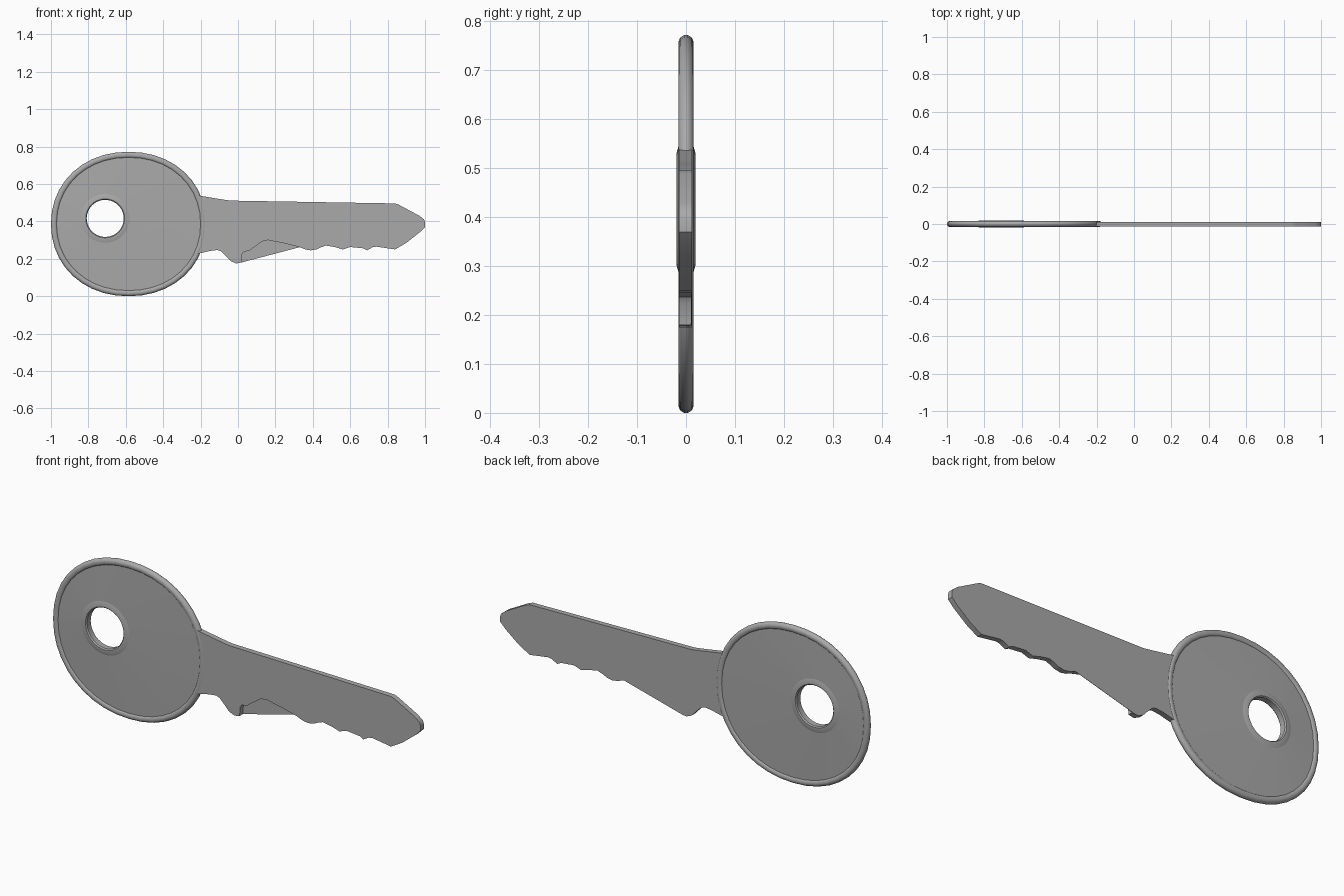
import bpy, bmesh
from math import sin, cos, pi

if "Cube" in bpy.data.objects:
    bpy.data.objects.remove(bpy.data.objects["Cube"])

N = 40
CX, CZ, RX, RZ = -0.585, 0.386, 0.415, 0.386
HX, HZ = -0.71, 0.416

steel = bpy.data.materials.new("dark_steel")
steel.diffuse_color = (0.4, 0.4, 0.4, 1)
steel.use_nodes = True
steel.node_tree.nodes["Principled BSDF"].inputs["Base Color"].default_value = steel.diffuse_color


def spow(v, p):
    return abs(v) ** p * (1 if v >= 0 else -1)


def bow_point(a, inset):
    # slightly squared ellipse, moved inwards by inset
    p = 2 / 2.1
    return (CX + (RX - inset) * spow(cos(a), p), CZ + (RZ - inset) * spow(sin(a), p))


def make_object(name, bm):
    bmesh.ops.recalc_face_normals(bm, faces=bm.faces)
    mesh = bpy.data.meshes.new(name)
    bm.to_mesh(mesh)
    bm.free()
    mesh.materials.append(steel)
    ob = bpy.data.objects.new(name, mesh)
    bpy.context.collection.objects.link(ob)
    bpy.context.view_layer.objects.active = ob
    bpy.ops.object.select_all(action='DESELECT')
    ob.select_set(True)
    bpy.ops.object.shade_smooth_by_angle(angle=0.6)
    return ob


def slab(name, outline, y0, y1):
    bm = bmesh.new()
    face = bm.faces.new([bm.verts.new((x, y0, z)) for x, z in outline])
    ext = bmesh.ops.extrude_face_region(bm, geom=[face])
    moved = [v for v in ext['geom'] if isinstance(v, bmesh.types.BMVert)]
    bmesh.ops.translate(bm, verts=moved, vec=(0, y1 - y0, 0))
    return make_object(name, bm)


# Bow: closed loft over rounded rim, shallow flat face, raised hole lip and bore
rim = [(0, 0.003), (0.0012, 0.006), (0.0045, 0.011), (0.0095, 0.0143), (0.0155, 0.0155),
       (0.022, 0.0147), (0.027, 0.0125), (0.03, 0.009)]
lip = [(0.13, 0.015), (0.114, 0.0195), (0.104, 0.0195), (0.099, 0.014)]
angles = [2 * pi * i / N for i in range(N)]


def side(s):
    loops = [[(x, s * y, z) for x, z in (bow_point(a, d) for a in angles)] for d, y in rim]
    loops += [[(HX + r * cos(a), s * y, HZ + r * sin(a)) for a in angles] for r, y in lip]
    return loops


bm = bmesh.new()
loops = [[bm.verts.new(c) for c in loop] for loop in side(-1) + side(1)[::-1]]
for k, A in enumerate(loops):
    B = loops[(k + 1) % len(loops)]
    for i in range(N):
        j = (i + 1) % N
        bm.faces.new((A[i], A[j], B[j], B[i]))
bow = make_object("bow", bm)
for p in bow.data.polygons:
    if p.index // N in (len(rim) - 1, len(loops) - len(rim) - 1):
        p.use_smooth = False

# Blade: toothed outline with the relief cut, joined to the curve of the bow
top_and_tip = [(-0.19, 0.535), (-0.1, 0.52), (-0.04, 0.511), (0.02, 0.51), (0.84, 0.496),
               (0.86, 0.489), (0.97, 0.43), (0.995, 0.41), (1.0, 0.395), (1.0, 0.37),
               (0.97, 0.34), (0.9, 0.285), (0.84, 0.25)]
teeth = [(0.74, 0.265), (0.72, 0.262), (0.69, 0.245), (0.67, 0.256), (0.6, 0.263),
         (0.56, 0.25), (0.52, 0.262), (0.47, 0.271), (0.44, 0.26), (0.42, 0.25),
         (0.39, 0.245), (0.36, 0.25), (0.33, 0.262)]
relief = [(0.25, 0.282), (0.16, 0.3), (0.13, 0.293), (0.09, 0.265), (0.06, 0.243),
          (0.03, 0.237), (0.022, 0.225), (0.018, 0.18)]
heel = [(-0.01, 0.175), (-0.04, 0.188), (-0.06, 0.21), (-0.09, 0.24), (-0.11, 0.247),
        (-0.15, 0.242), (-0.2, 0.23)]
joint = [bow_point(a, 0.012) for a in (-0.42, -0.28, -0.14, 0, 0.14, 0.28, 0.4)]
slab("blade", top_and_tip + teeth + relief + heel + joint, -0.014, 0.012)

# Thin sheet left at the back of the relief cut
slab("relief_back", [teeth[-1]] + relief, 0.0105, 0.012)
